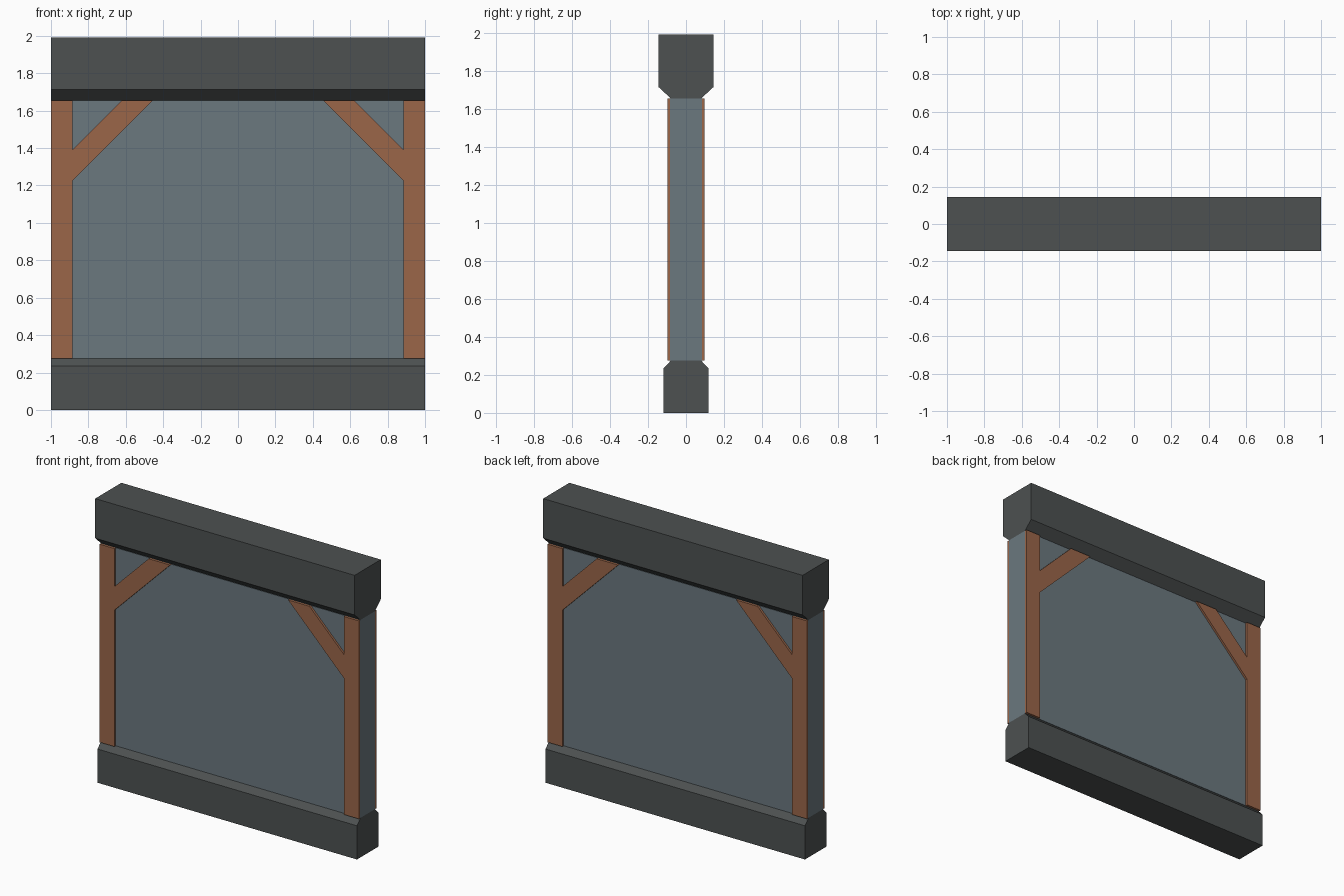
import bpy
import bmesh
from mathutils import Vector

if "Cube" in bpy.data.objects:
    bpy.data.objects.remove(bpy.data.objects["Cube"])


def material(name, rgb):
    # sRGB 0-255 to linear
    lin = [((c / 255 + 0.055) / 1.055) ** 2.4 for c in rgb]
    m = bpy.data.materials.new(name)
    m.diffuse_color = (*lin, 1)
    m.use_nodes = True
    m.node_tree.nodes["Principled BSDF"].inputs["Base Color"].default_value = m.diffuse_color
    return m


STONE = material("dark stone", (77, 81, 81))
WOOD = material("brown wood", (155, 102, 73))
PANEL = material("grey blue plaster", (107, 120, 127))


def extrude(name, points, direction, mat):
    """Closed prism: a flat outline pushed along a direction."""
    bm = bmesh.new()
    face = bm.faces.new([bm.verts.new(p) for p in points])
    ext = bmesh.ops.extrude_face_region(bm, geom=[face], use_keep_orig=True)
    verts = [v for v in ext["geom"] if isinstance(v, bmesh.types.BMVert)]
    bmesh.ops.translate(bm, verts=verts, vec=Vector(direction))
    bmesh.ops.recalc_face_normals(bm, faces=bm.faces)
    mesh = bpy.data.meshes.new(name)
    bm.to_mesh(mesh)
    bm.free()
    mesh.materials.append(mat)
    ob = bpy.data.objects.new(name, mesh)
    bpy.context.collection.objects.link(ob)
    return ob


def beam(name, half_profile, mat):
    """Symmetric (y, z) profile running the full width along x."""
    outline = half_profile + [(-y, z) for y, z in reversed(half_profile)]
    return extrude(name, [(-1, y, z) for y, z in outline], (2, 0, 0), mat)


BOTTOM, TOP = 0.275, 1.655

# Chamfered base and top beams, with the wall panel between them
beam("base_beam", [(0.118, 0), (0.118, 0.235), (0.08, BOTTOM)], STONE)
beam("top_beam", [(0.08, TOP), (0.144, 1.714), (0.144, 1.99)], STONE)
beam("wall_panel", [(0.083, BOTTOM), (0.083, TOP)], PANEL)

# Post with diagonal brace as one flush timber, on both ends and both faces
INNER = 0.885
timber = [(1, BOTTOM), (1, TOP), (INNER, TOP), (INNER, 1.39), (0.62, TOP),
          (0.455, TOP), (INNER, 1.225), (INNER, BOTTOM)]
for side, sx in (("left", -1), ("right", 1)):
    for face, sy in (("front", -1), ("back", 1)):
        extrude(f"{face}_{side}_post_and_brace",
                [(sx * x, sy * 0.083, z) for x, z in timber],
                (0, sy * 0.015, 0), WOOD)
